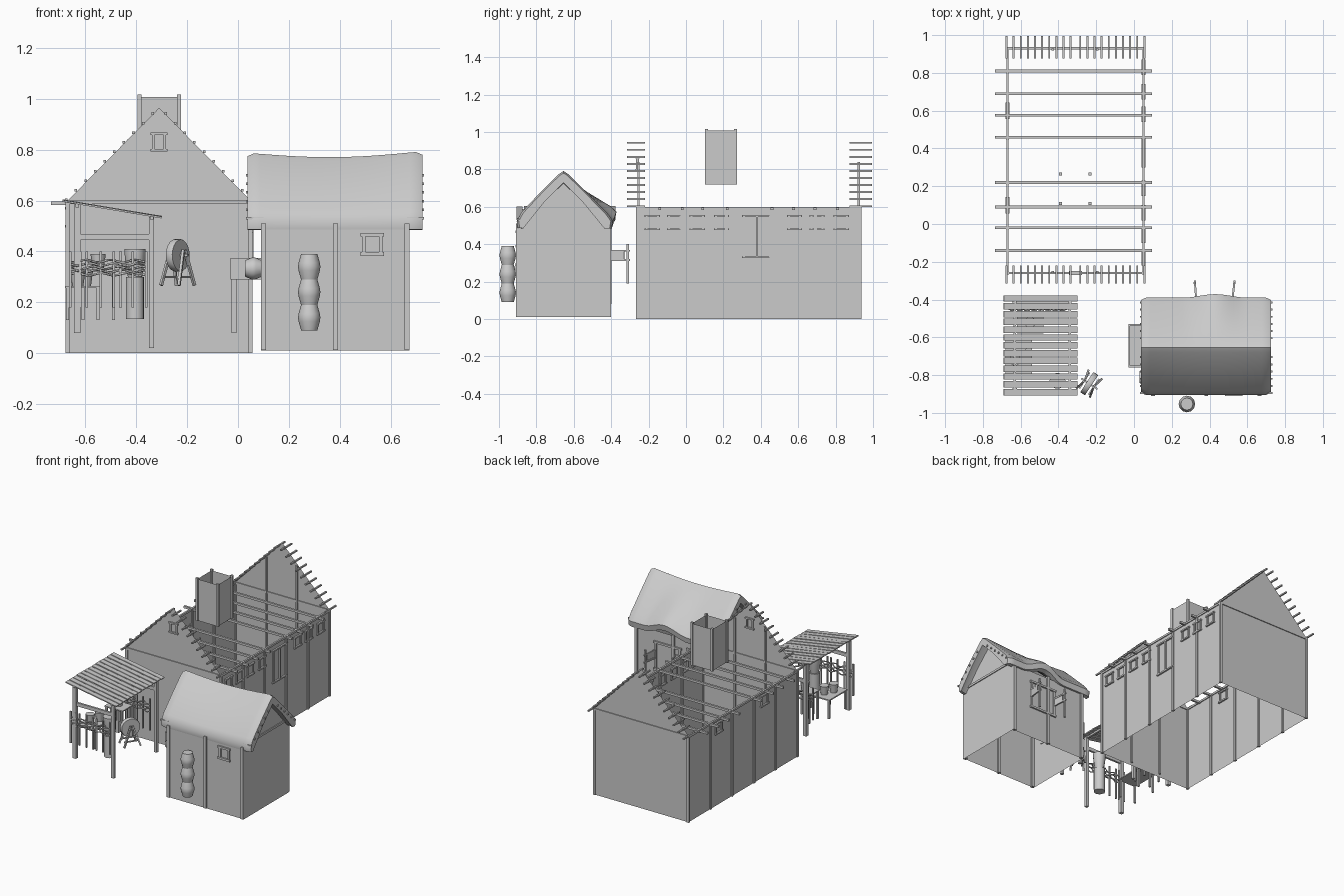
import bpy, bmesh, math, random
from mathutils import Vector, Matrix

if "Cube" in bpy.data.objects:
    bpy.data.objects.remove(bpy.data.objects["Cube"])
random.seed(4)

def mesh(name, verts, faces, smooth=False):
    me = bpy.data.meshes.new(name)
    me.from_pydata(verts, [], faces)
    ob = bpy.data.objects.new(name, me)
    bpy.context.collection.objects.link(ob)
    if smooth:
        bpy.context.view_layer.objects.active = ob
        ob.select_set(True)
        bpy.ops.object.shade_smooth_by_angle(angle=math.radians(40))
        ob.select_set(False)
    return ob

def box(name, x0, x1, y0, y1, z0, z1):
    v = [(x, y, z) for x in (x0, x1) for y in (y0, y1) for z in (z0, z1)]
    return mesh(name, v, [(0, 1, 3, 2), (4, 6, 7, 5), (0, 4, 5, 1), (2, 3, 7, 6), (0, 2, 6, 4), (1, 5, 7, 3)])

def bar(name, a, b, w, h=None):
    """Square-section timber between two points."""
    a, b = Vector(a), Vector(b)
    h = h or w
    d = (b - a).normalized()
    s = d.cross(Vector((0, 0, 1)) if abs(d.z) < .95 else Vector((0, 1, 0))).normalized()
    t = s.cross(d)
    v = [p + s * i * w / 2 + t * j * h / 2 for p in (a, b) for i, j in ((-1, -1), (1, -1), (1, 1), (-1, 1))]
    return mesh(name, v, [(3, 2, 1, 0), (4, 5, 6, 7)] + [(i, (i + 1) % 4, (i + 1) % 4 + 4, i + 4) for i in range(4)])

def lathe(name, prof, loc, axis=(0, 0, 1), n=12):
    """Turned shape from (radius, height) pairs, capped at both ends."""
    q = Vector((0, 0, 1)).rotation_difference(Vector(axis))
    v = [Vector(loc) + q @ Vector((r * math.cos(k * math.tau / n), r * math.sin(k * math.tau / n), z))
         for r, z in prof for k in range(n)]
    f = [(i * n + k, i * n + (k + 1) % n, (i + 1) * n + (k + 1) % n, (i + 1) * n + k)
         for i in range(len(prof) - 1) for k in range(n)]
    f += [tuple(reversed(range(n))), tuple(range(len(v) - n, len(v)))]
    return mesh(name, v, f, True)

def window(name, x, y, z, w, h, side, t=.01):
    """Frame with horned lintel and sill; side 'x' or 'y' is the wall normal."""
    def part(n, a0, a1, z0, z1, d):
        if side == 'y':
            box(n, x + a0, x + a1, y - d, y + d, z + z0, z + z1)
        else:
            box(n, x - d, x + d, y + a0, y + a1, z + z0, z + z1)
    for s in (-1, 1):
        a = sorted((s * w / 2, s * (w / 2 - t)))
        part(name + "_jamb", a[0], a[1], -h / 2, h / 2, .008)
        c = sorted((s * h / 2, s * (h / 2 - t)))
        part(name + "_rail", -w / 2 - .006, w / 2 + .006, c[0], c[1], .011)

# ---------- main hall: walls and gables as single sheets ----------
X0, X1, Y0, Y1, H, AP = -.67, .05, -.26, .93, .6, .965
XM = (X0 + X1) / 2
for n, x in (("hall_left_wall", X0), ("hall_right_wall", X1)):
    mesh(n, [(x, Y0, 0), (x, Y1, 0), (x, Y1, H), (x, Y0, H)], [(0, 1, 2, 3)])
    box(n + "_plate", x - .006, x + .006, Y0, Y1, H - .014, H)
    for i in range(6):
        y = Y0 + (Y1 - Y0) * i / 5
        box(n + "_post", x - .008, x + .008, y - .008, y + .008, 0, H)
for n, y, s in (("front_gable", Y0, 1), ("back_gable", Y1, -1)):
    mesh(n, [(X0, y, 0), (X1, y, 0), (X1, y, H), (XM, y, AP), (X0, y, H)], [(0, 1, 2, 3, 4)])
    box(n + "_tie", X0, X1, y - .006, y + .006, H - .014, H)
    for x in (-.43, -.195):
        box(n + "_stud", x - .006, x + .006, y, y + s * .012, .02, .84)
    # batten ends along the rakes
    for sx in (-1, 1):
        for i in range(10):
            t = .07 + .93 * i / 9
            x, z = XM + sx * .365 * t, AP - .365 * t + .003
            box(n + "_batten", x - .005, x + .005, y - .055, y + .065 if s < 0 else y + .04, z - .005, z + .005)
for y in (-.14, -.02, .09, .22, .46, .575, .69, .81):
    box("tie_beam", -.735, .095, y - .007, y + .007, .582, .597)
window("gable_window", XM, Y0, .83, .055, .075, 'y')
for y in (-.18, -.06, .06, .19, .58, .70, .83):
    window("right_window", X1, y, .515, .07, .08, 'x')
window("right_hatch", X1, .38, .44, .15, .23, 'x')
box("right_hatch_bar", .043, .06, .374, .386, .33, .55)
for y in (.10, .60):
    window("left_window", X0, y, .535, .075, .08, 'x')

# ---------- chimney: open shaft with corner posts ----------
cx, cy, cr = -.31, .187, .078
c = [(cx + i * cr, cy + j * cr) for i, j in ((-1, -1), (1, -1), (1, 1), (-1, 1))]
mesh("chimney_shaft", [(x, y, z) for z in (.72, 1.008) for x, y in c], [(i, (i + 1) % 4, (i + 1) % 4 + 4, i + 4) for i in range(4)])
for x, y in c:
    box("chimney_post", x - .008, x + .008, y - .008, y + .008, .72, 1.017)

# ---------- cottage ----------
A0, A1, B0, B1, BM, E = .09, .675, -.9, -.41, -.655, .50
for n, y in (("cottage_front_wall", B0), ("cottage_back_wall", B1)):
    mesh(n, [(A0, y, .01), (A1, y, .01), (A1, y, E), (A0, y, E)], [(0, 1, 2, 3)])
    for x in (A0 + .01, .383, A1 - .01):
        box(n + "_post", x - .01, x + .01, y - .01, y + .01, .012, .51)
for n, x in (("cottage_left_gable", A0), ("cottage_right_gable", A1)):
    mesh(n, [(x, B0, .01), (x, B1, .01), (x, B1, E), (x, BM, .73), (x, B0, E)], [(0, 1, 2, 3, 4)])
    box(n + "_tie", x - .006, x + .006, B0, B1, .515, .53)
for s in (-1, 1):
    for i in range(6):
        t = i / 5
        y, z = BM + s * (.05 + .19 * t), .70 - .17 * t
        for xa, xb in ((.032, .1), (.665, .732)):
            box("cottage_batten", xa, xb, y - .005, y + .005, z - .005, z + .005)
window("cottage_front_window", .528, B0, .428, .08, .09, 'y', .014)
window("cottage_back_window", .425, B1, .33, .2, .2, 'y', .014)
# open shutters behind
for x, xe in ((.33, .322), (.52, .532)):
    bar("shutter_stile", (xe, -.312, .19), (xe, -.312, .4), .012)
    for z in (.315, .365):
        bar("shutter_rail", (x, -.412, z), (xe, -.3, z), .01)
    bar("shutter_board", (x, -.41, .34), (xe, -.33, .34), .005, .06)

# thatched roof: cross-section swept along x with a sagging ridge and a raised back eave
prof = [(-.245, .487), (-.25, .525), (-.225, .57), (-.12, .68), (-.025, .772), (0, .788), (.025, .772), (.12, .68),
        (.235, .565), (.265, .525), (.258, .485), (.228, .485), (.11, .62), (0, .725), (-.11, .62), (-.225, .485)]
N, P = 28, len(prof)
rv = []
for i in range(N + 1):
    u = i / N
    x = .037 + .688 * u
    sag = -.02 * math.sin(math.pi * u) + .006 * u
    edge = min(u, 1 - u) / .05
    puff = 1 if edge >= 1 else .955 + .045 * math.sqrt(max(0, 1 - (1 - edge) ** 2))
    bump = math.cos((x - .43) / .17 * math.pi / 2) ** 2 if abs(x - .43) < .17 else 0
    for k, (y, z) in enumerate(prof):
        f = max(0, (y - .08) / .18) * bump
        top = max(0, (z - .487) / .3)
        rv.append((x, BM + y * puff + .018 * f, .48 + (z - .48) * (puff if k < 11 else 1) + sag * top + .05 * f))
rf = [(i * P + k, i * P + (k + 1) % P, (i + 1) * P + (k + 1) % P, (i + 1) * P + k) for i in range(N) for k in range(P)]
half = [[0, 1, 2, 15], [2, 3, 14, 15], [3, 4, 13, 14], [4, 5, 6, 13], [6, 7, 12, 13], [7, 8, 11, 12], [8, 9, 10, 11]]
rf += [tuple(q) for q in half] + [tuple(N * P + k for k in reversed(q)) for q in half]
mesh("thatched_roof", rv, rf, True)

# barrels: a stack in front and one lying by the left gable
keg = [(.032, 0), (.042, .035), (.044, .05), (.042, .065), (.032, .1)]
for i in range(3):
    lathe("barrel", keg, (.28, -.953, .09 + .1 * i))
lathe("lying_barrel", [(r, h * .65) for r, h in keg], (.028, -.81, .333), (1, 0, 0))
# trough on legs
box("trough_base", -.03, .09, -.76, -.53, .29, .3)
for y in (-.76, -.54):
    box("trough_end", -.03, .09, y, y + .01, .29, .375)
box("trough_front", -.03, -.02, -.76, -.53, .29, .375)
for y in (-.74, -.56):
    box("trough_leg", -.025, -.005, y - .01, y + .01, .08, .29)

# ---------- lean-to work shelter ----------
for i in range(13):
    y = -.89 + i * .0413
    a, b = random.uniform(-.002, .002), random.uniform(-.002, .002)
    bar("roof_board", (-.69, y, .6 + a), (-.3, y, .535 + b), .034, .007)
for y in (-.88, -.41):
    bar("shelter_tall_post", (-.632, y, .08), (-.632, y, .585), .024)
    bar("shelter_short_post", (-.34, y, .02), (-.34, y, .535), .02)
    bar("shelter_rail", (-.632, y, .457), (-.34, y, .457), .014, .024)
for x, z in ((-.632, .58), (-.34, .532)):
    bar("shelter_side_rail", (x, -.9, z), (x, -.38, z), .014)
# wattle fences
def wattle(name, a, b, stakes):
    a, b = Vector(a), Vector(b)
    d = b - a
    nrm = Vector((-d.y, d.x, 0)).normalized()
    for t in stakes:
        p = a + d * t
        bar(name + "_stake", p + Vector((0, 0, .18)), p + Vector((0, 0, .4)), .01)
    for r in range(5):
        cu = bpy.data.curves.new(name + "_withy", 'CURVE')
        cu.dimensions = '3D'
        cu.bevel_depth, cu.bevel_resolution = .0045, 0
        sp = cu.splines.new('POLY')
        sp.points.add(24)
        for i, p in enumerate(sp.points):
            q = a + d * i / 24 + nrm * .009 * math.sin(i * 1.05 + r * math.pi)
            p.co = (q.x, q.y, .31 + r * .013 + .005 * math.sin(i * .8 + r), 1)
        bpy.context.collection.objects.link(bpy.data.objects.new(name + "_withy", cu))
st = [0, .13, .22, .4, .57, .66, .82, 1]
wattle("front_wattle", (-.66, -.89, 0), (-.36, -.89, 0), st)
wattle("back_wattle", (-.66, -.45, 0), (-.36, -.45, 0), st)
# work benches with legs
for x0, x1, y0, y1, z in ((-.68, -.54, -.8, -.6, .265), (-.62, -.48, -.58, -.47, .33)):
    box("bench_top", x0, x1, y0, y1, z - .008, z)
    for x in (x0 + .01, x1 - .01):
        for y in (y0 + .01, y1 - .01):
            bar("bench_leg", (x, y, .13), (x, y, z), .012)
for x, y, z in ((-.63, -.72, .265), (-.6, -.66, .265), (-.55, -.52, .33)):
    lathe("bucket", [(.022, 0), (.03, .06)], (x, y, z), n=10)
# chopping block with tub
lathe("block", [(.036, 0), (.036, .165)], (-.405, -.83, .135), n=14)
lathe("tub", [(.028, 0), (.038, .06), (.042, .1), (.042, .11)], (-.405, -.83, .3), n=14)

# ---------- grindstone on a trestle ----------
gd = Vector((.55, .83, 0)).normalized()
gn = Vector((gd.y, -gd.x, 0))
gc = Vector((-.237, -.845, .385))
lathe("grindstone", [(.062, 0), (.064, .004), (.064, .026), (.062, .03)], gc - gn * .015, gn, 20)
bar("grindstone_axle", gc - gn * .05, gc + gn * .05, .01)
for s in (-1, 1):
    o = gc + gn * .03 * s
    for t in (-1, 1):
        bar("trestle_leg", o + Vector((0, 0, .02)) + gd * .006 * t, o + gd * .055 * t + gn * .012 * s - Vector((0, 0, .118)), .011)
    bar("trestle_brace", o - gd * .05 - Vector((0, 0, .085)), o + gd * .05 - Vector((0, 0, .085)), .008)
bar("crank_arm", gc + gn * .048, gc + gn * .048 - Vector((0, 0, .04)), .007)
